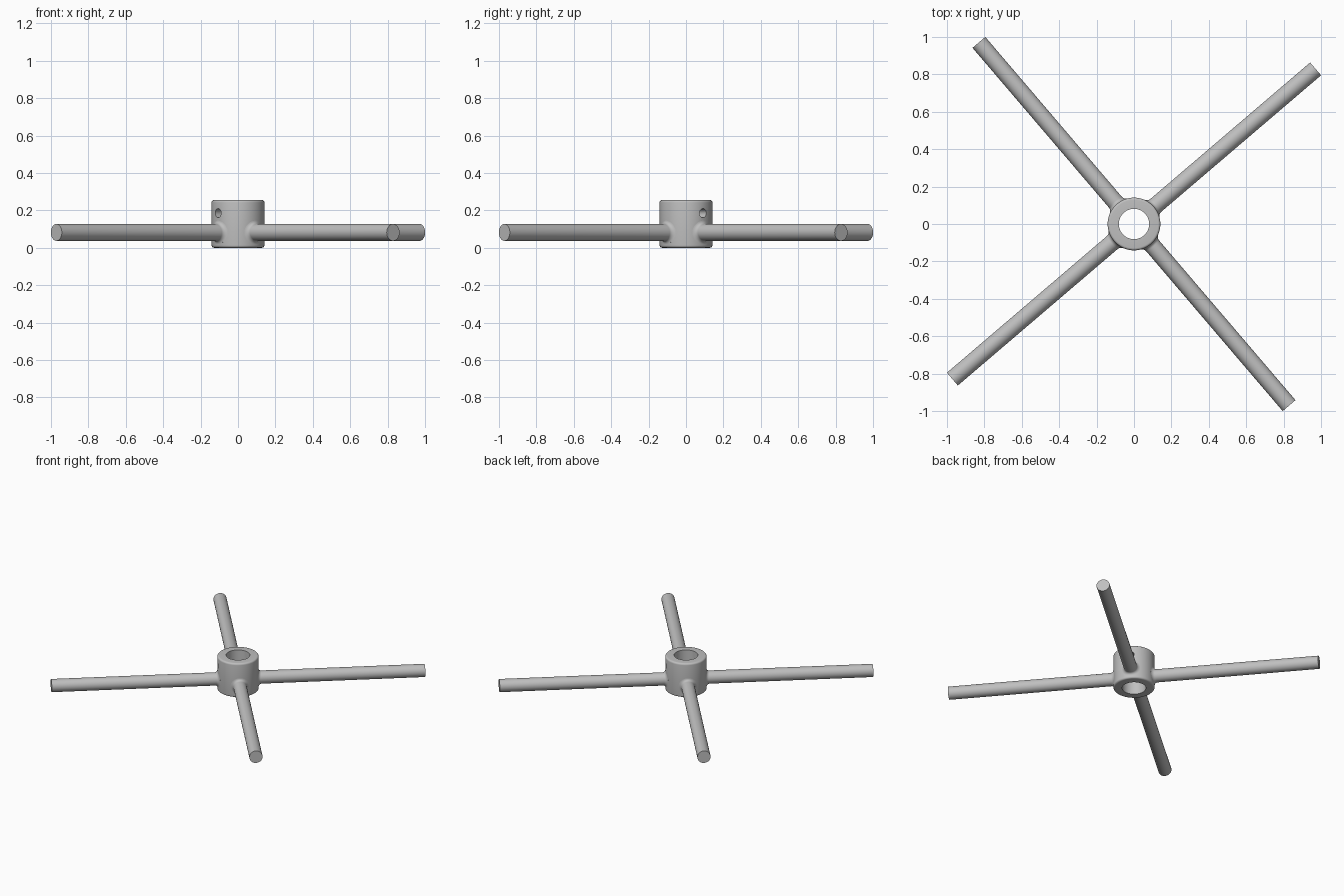
import bpy, bmesh
from math import sin, cos, pi, sqrt, radians

cube = bpy.data.objects.get("Cube")
if cube:
    bpy.data.objects.remove(cube, do_unlink=True)

HUB_R, BORE_R, HUB_H, ROUND = 0.141, 0.081, 0.255, 0.013
ARM_R, ARM_Z, ARM_END, FILLET = 0.045, 0.082, 1.277, 0.018
TURN = radians(40.5)

metal = bpy.data.materials.new("grey metal")
metal.use_nodes = True
metal.diffuse_color = (0.52, 0.52, 0.52, 1)
metal.node_tree.nodes["Principled BSDF"].inputs["Base Color"].default_value = (0.52, 0.52, 0.52, 1)


def loft(name, rings, closed=False, cap_end=False):
    """Join rings of points into a quad surface."""
    bm = bmesh.new()
    loops = [[bm.verts.new(p) for p in ring] for ring in rings]
    pairs = list(zip(loops, loops[1:]))
    if closed:
        pairs.append((loops[-1], loops[0]))
    for a, b in pairs:
        for i in range(len(a)):
            j = (i + 1) % len(a)
            bm.faces.new((a[i], a[j], b[j], b[i]))
    if cap_end:
        bm.faces.new(loops[-1])
    bmesh.ops.recalc_face_normals(bm, faces=bm.faces)
    mesh = bpy.data.meshes.new(name)
    bm.to_mesh(mesh)
    bm.free()
    mesh.materials.append(metal)
    ob = bpy.data.objects.new(name, mesh)
    bpy.context.collection.objects.link(ob)
    return ob


def activate(ob):
    bpy.ops.object.select_all(action='DESELECT')
    ob.select_set(True)
    bpy.context.view_layer.objects.active = ob


def smooth(ob):
    activate(ob)
    bpy.ops.object.shade_smooth_by_angle(angle=radians(35))


def circle(r, z, n=96):
    return [(r * cos(2 * pi * i / n), r * sin(2 * pi * i / n), z) for i in range(n)]


# Hub: lathed collar with rounded outer rims and a straight bore
profile = [(BORE_R, 0)]
for centre_z, start in ((ROUND, -pi / 2), (HUB_H - ROUND, 0)):
    for k in range(6):
        a = start + k * pi / 10
        profile.append((HUB_R - ROUND + ROUND * cos(a), centre_z + ROUND * sin(a)))
profile.append((BORE_R, HUB_H))
hub = loft("hub", [circle(r, z) for r, z in profile], closed=True)

# Cross-drilled pin hole through the hub wall, above one pair of arms
bpy.ops.mesh.primitive_cylinder_add(vertices=32, radius=0.024, depth=0.5,
                                    location=(0, 0, 0.185), rotation=(0, pi / 2, TURN))
drill = bpy.context.object
drill.name = "pin_hole_cutter"
drill.hide_render = True
drill.data.materials.append(metal)
cut = hub.modifiers.new("pin hole", 'BOOLEAN')
cut.operation, cut.solver, cut.object = 'DIFFERENCE', 'EXACT', drill
activate(hub)
bpy.ops.object.modifier_apply(modifier=cut.name)
bpy.data.objects.remove(drill, do_unlink=True)
smooth(hub)


# Arms: round rods whose root flares into the curved hub wall
def arm_ring(r, lift, n=48):
    ring = []
    for i in range(n):
        a = 2 * pi * i / n
        side = r * cos(a)
        ring.append((sqrt(HUB_R ** 2 - side ** 2) + lift, side, r * sin(a)))
    return ring


rings = [arm_ring(ARM_R + FILLET, -0.004)]
for k in range(7):
    t = k * pi / 12
    rings.append(arm_ring(ARM_R + FILLET * (1 - sin(t)), FILLET * (1 - cos(t))))
rings.append([(ARM_END, y, z) for x, y, z in rings[-1]])

for k, name in enumerate(("back_left_arm", "back_right_arm", "front_right_arm", "front_left_arm")):
    arm = loft(name, rings, cap_end=True)
    arm.location.z = ARM_Z
    arm.rotation_euler.z = TURN + k * pi / 2
    smooth(arm)
